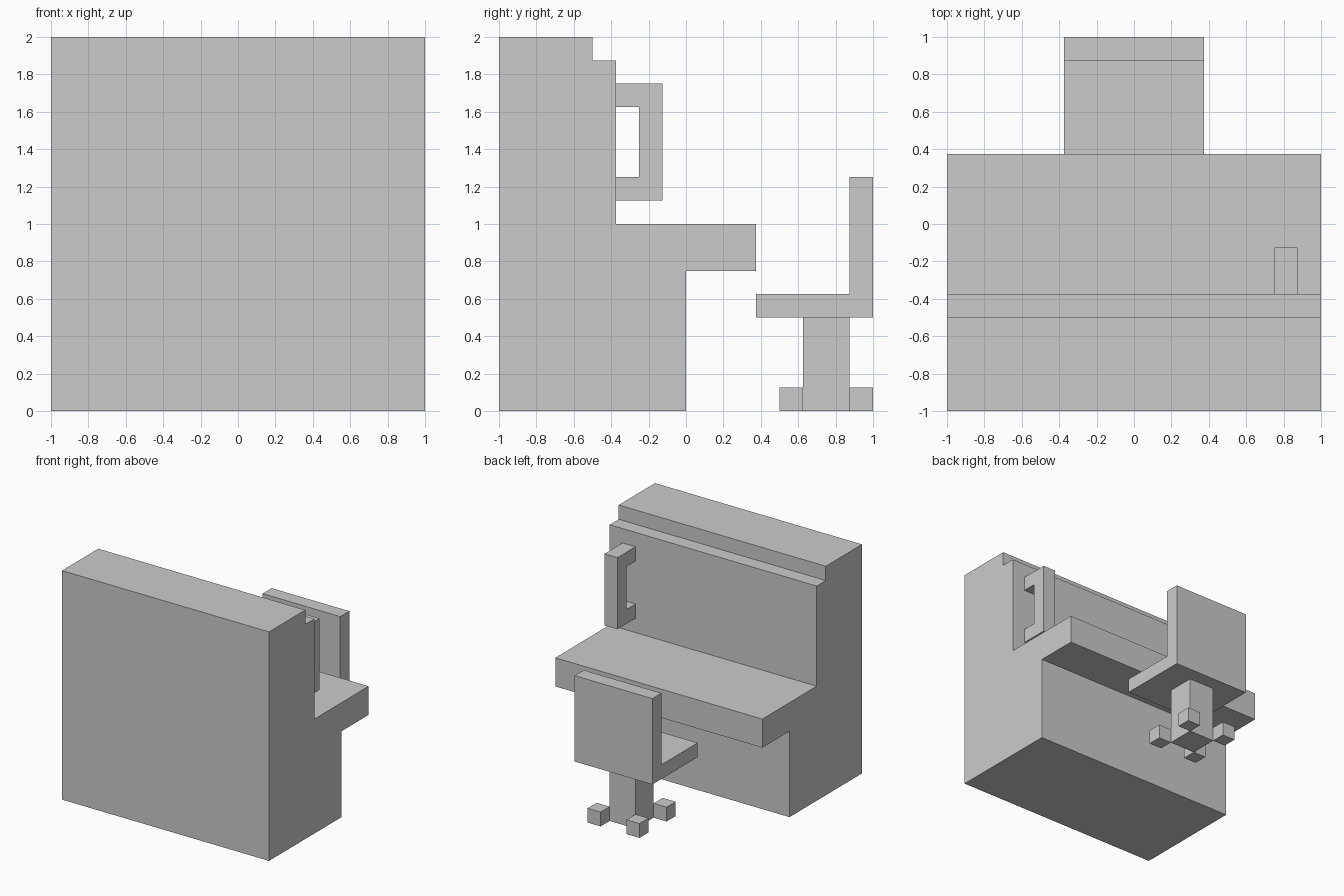
import bpy
import bmesh

if "Cube" in bpy.data.objects:
    bpy.data.objects.remove(bpy.data.objects["Cube"])


def extrude_profile(name, points, x0, x1):
    """Extrude a closed (y, z) outline along x from x0 to x1."""
    bm = bmesh.new()
    face = bm.faces.new([bm.verts.new((x0, y, z)) for y, z in points])
    ext = bmesh.ops.extrude_face_region(bm, geom=[face])
    moved = [g for g in ext["geom"] if isinstance(g, bmesh.types.BMVert)]
    bmesh.ops.translate(bm, verts=moved, vec=(x1 - x0, 0, 0))
    bmesh.ops.recalc_face_normals(bm, faces=bm.faces)
    mesh = bpy.data.meshes.new(name)
    bm.to_mesh(mesh)
    bm.free()
    obj = bpy.data.objects.new(name, mesh)
    bpy.context.collection.objects.link(obj)
    return obj


def box(name, x0, x1, y0, y1, z0, z1):
    return extrude_profile(name, [(y0, z0), (y1, z0), (y1, z1), (y0, z1)], x0, x1)


# Cabinet with counter overhang and stepped top
extrude_profile("counter_cabinet", [
    (-1, 0), (0, 0), (0, 0.75), (0.375, 0.75), (0.375, 1), (-0.375, 1),
    (-0.375, 1.875), (-0.5, 1.875), (-0.5, 2), (-1, 2)], -1, 1)

# C-shaped handle on the upper panel
extrude_profile("handle", [
    (-0.375, 1.125), (-0.125, 1.125), (-0.125, 1.75), (-0.375, 1.75),
    (-0.375, 1.625), (-0.25, 1.625), (-0.25, 1.25), (-0.375, 1.25)], 0.75, 0.875)

# Chair seat and backrest in one L profile
extrude_profile("chair_seat_back", [
    (0.375, 0.5), (1, 0.5), (1, 1.25), (0.875, 1.25),
    (0.875, 0.625), (0.375, 0.625)], -0.375, 0.375)

# Chair column
box("chair_column", -0.125, 0.125, 0.625, 0.875, 0, 0.5)

# Four feet touching the column's corners
for x in (-0.25, 0.125):
    for y in (0.5, 0.875):
        box("chair_foot", x, x + 0.125, y, y + 0.125, 0, 0.125)
